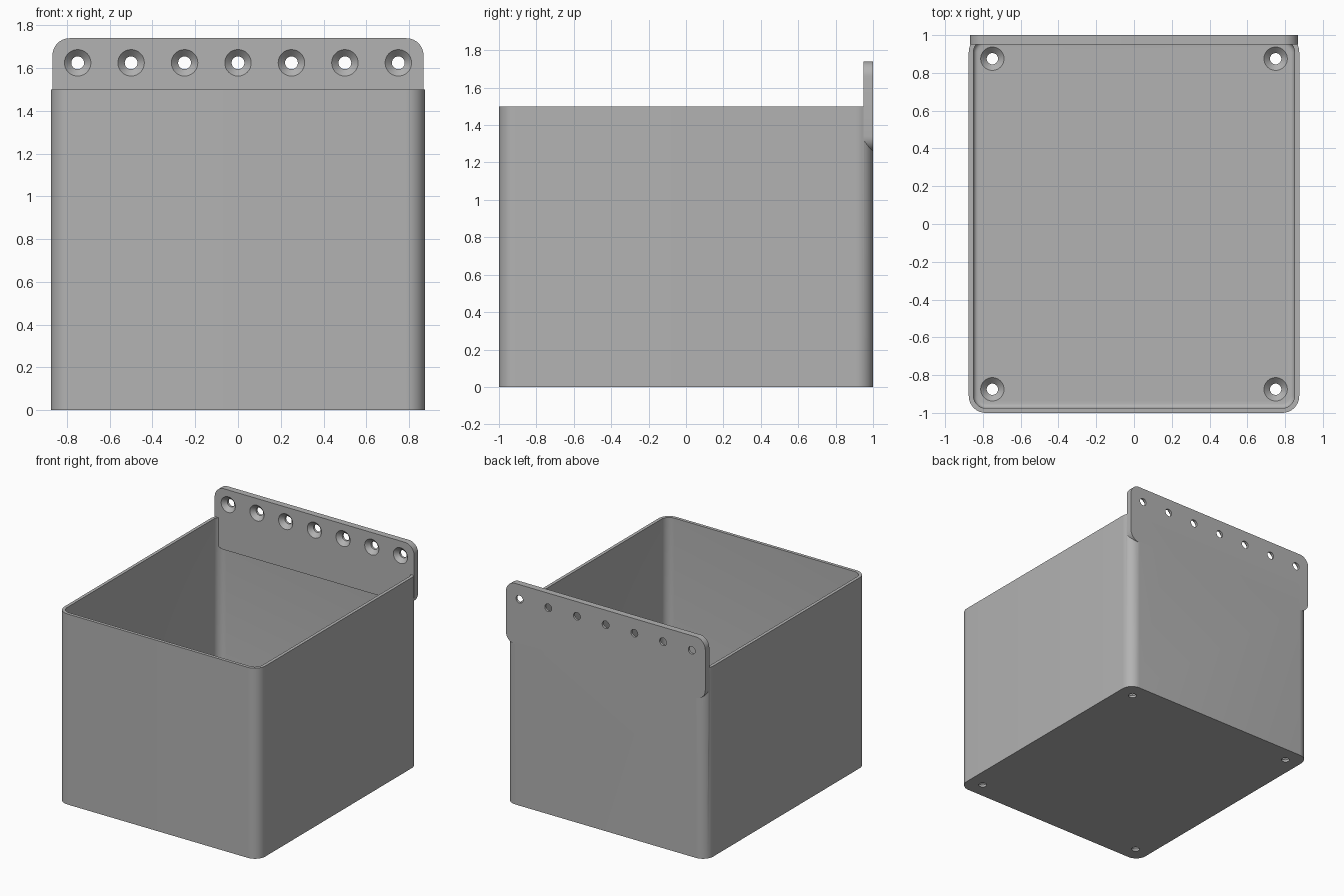
import bpy, bmesh, math
from mathutils import Matrix

cube = bpy.data.objects.get("Cube")
if cube:
    bpy.data.objects.remove(cube, do_unlink=True)

HALF_X, HALF_Y, HEIGHT = 0.875, 1.0, 1.5
WALL, FLOOR, CORNER = 0.025, 0.05, 0.09
TAB_FRONT, TAB_BOTTOM, TAB_TOP, TAB_HALF = 0.95, 1.26, 1.74, 0.868

grey = bpy.data.materials.new("plain grey")
grey.use_nodes = True
colour = (0.45, 0.45, 0.45, 1)
grey.diffuse_color = colour
grey.node_tree.nodes["Principled BSDF"].inputs["Base Color"].default_value = colour


def add_object(name, bm):
    bmesh.ops.recalc_face_normals(bm, faces=bm.faces)
    mesh = bpy.data.meshes.new(name)
    bm.to_mesh(mesh)
    bm.free()
    mesh.materials.append(grey)
    obj = bpy.data.objects.new(name, mesh)
    bpy.context.collection.objects.link(obj)
    return obj


def rounded_block(name, low, high, axis, radius, foot=0):
    """Block with the edges along one axis rounded, and optionally its foot."""
    bm = bmesh.new()
    bmesh.ops.create_cube(bm, size=1)
    for v in bm.verts:
        for i in range(3):
            v.co[i] = high[i] if v.co[i] > 0 else low[i]

    def along(e):
        d = (e.verts[1].co - e.verts[0].co).normalized()
        return abs(d[axis]) > 0.99

    bmesh.ops.bevel(bm, geom=[e for e in bm.edges if along(e)], offset=radius,
                    segments=10, profile=0.5, affect='EDGES')
    if foot:
        rim = [e for e in bm.edges if all(v.co.z < low[2] + 0.001 for v in e.verts)]
        bmesh.ops.bevel(bm, geom=rim, offset=foot, segments=5, profile=0.5,
                        affect='EDGES')
    return add_object(name, bm)


def screw_holes(name, places, turn):
    """Countersunk hole cutters; each place is the centre of the wide mouth."""
    bm = bmesh.new()
    profile = [(0.064, 0.002), (0.03, -0.032), (0.03, -0.07)]
    for place in places:
        rings = []
        for radius, depth in profile:
            made = bmesh.ops.create_circle(bm, segments=32, radius=radius,
                matrix=Matrix.Translation(place) @ turn @ Matrix.Translation((0, 0, depth)))
            rings.append(made["verts"])
        for a, b in zip(rings, rings[1:]):
            for i in range(32):
                j = (i + 1) % 32
                bm.faces.new((a[i], a[j], b[j], b[i]))
        bm.faces.new(rings[0])
        bm.faces.new(rings[-1])
    return add_object(name, bm)


# Outer shell, hollow and hanging tab
bin_body = rounded_block("storage_bin", (-HALF_X, -HALF_Y, 0),
                         (HALF_X, HALF_Y, HEIGHT), 2, CORNER)
hollow = rounded_block("hollow", (WALL - HALF_X, WALL - HALF_Y, FLOOR),
                       (HALF_X - WALL, HALF_Y - WALL, HEIGHT + 0.2), 2,
                       CORNER - WALL, foot=0.025)
tab = rounded_block("hanging_tab", (-TAB_HALF, TAB_FRONT, TAB_BOTTOM),
                    (TAB_HALF, HALF_Y, TAB_TOP), 1, 0.08)

# Screw holes in the floor corners and along the tab
floor_holes = screw_holes("floor_holes",
    [(x, y, FLOOR) for x in (-0.75, 0.75) for y in (-0.875, 0.875)], Matrix())
tab_holes = screw_holes("tab_holes",
    [(0.25 * i, TAB_FRONT, 1.625) for i in range(-3, 4)],
    Matrix.Rotation(math.pi / 2, 4, 'X'))

# Combine the parts into one clean solid
steps = [(hollow, 'DIFFERENCE'), (tab, 'UNION'),
         (floor_holes, 'DIFFERENCE'), (tab_holes, 'DIFFERENCE')]
for part, operation in steps:
    part.hide_render = True
    mod = bin_body.modifiers.new(part.name, 'BOOLEAN')
    mod.operation, mod.object, mod.solver = operation, part, 'EXACT'
graph = bpy.context.evaluated_depsgraph_get()
solid = bpy.data.meshes.new_from_object(bin_body.evaluated_get(graph))
bin_body.modifiers.clear()
bin_body.data = solid
for part, operation in steps:
    bpy.data.objects.remove(part, do_unlink=True)

# Smooth the rounded corners, keep the edges crisp
bpy.ops.object.select_all(action='DESELECT')
bin_body.select_set(True)
bpy.context.view_layer.objects.active = bin_body
bpy.ops.object.shade_smooth_by_angle(angle=math.radians(30))
